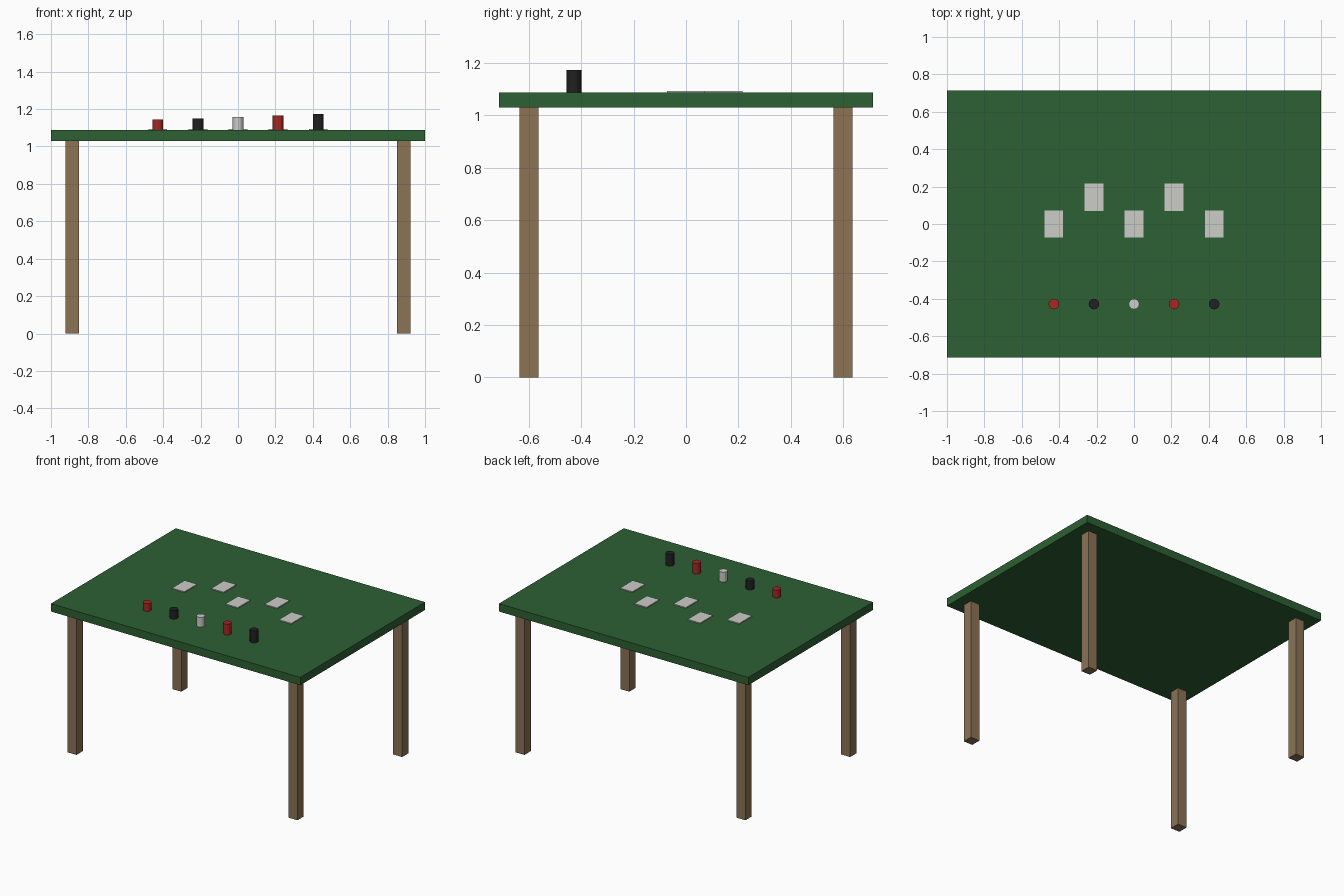
import bpy

cube = bpy.data.objects.get("Cube")
if cube:
    bpy.data.objects.remove(cube, do_unlink=True)


def material(name, rgb):
    """Flat material from 0-255 display values, converted to linear."""
    linear = [((c / 255 + 0.055) / 1.055) ** 2.4 for c in rgb]
    mat = bpy.data.materials.new(name)
    mat.use_nodes = True
    mat.diffuse_color = (*linear, 1)
    bsdf = mat.node_tree.nodes["Principled BSDF"]
    bsdf.inputs["Base Color"].default_value = (*linear, 1)
    bsdf.inputs["Roughness"].default_value = 0.8
    return mat


FELT = material("green_felt", (45, 96, 52))
WOOD = material("brown_wood", (139, 115, 85))
WHITE = material("off_white", (204, 204, 200))
RED = material("red", (165, 40, 35))
BLACK = material("black", (33, 33, 35))


def finish(name, mat):
    obj = bpy.context.object
    obj.name = obj.data.name = name
    obj.data.materials.append(mat)
    return obj


def box(name, centre, size, mat):
    bpy.ops.mesh.primitive_cube_add(size=1, location=centre)
    obj = finish(name, mat)
    obj.scale = size
    bpy.ops.object.transform_apply(location=False, rotation=False, scale=True)


def cylinder(name, x, y, bottom, height, radius, mat):
    bpy.ops.mesh.primitive_cylinder_add(
        vertices=12, radius=radius, depth=height,
        location=(x, y, bottom + height / 2))
    finish(name, mat)


LEG_HEIGHT = 1.03
TOP = 1.087
STEP = 0.2143

# Table top and legs
box("table_top", (0, 0, (LEG_HEIGHT + TOP) / 2), (2, 1.43, TOP - LEG_HEIGHT), FELT)
for side, x in (("left", 0.886), ("right", -0.886)):
    for end, y in (("front", -0.6), ("back", 0.6)):
        box(f"{end}_{side}_leg", (x, y, LEG_HEIGHT / 2),
            (0.072, 0.072, LEG_HEIGHT), WOOD)

# Cards in a zigzag and chip stacks growing toward the left
for i, mat in enumerate((RED, BLACK, WHITE, RED, BLACK)):
    x = (i - 2) * STEP
    box(f"card_{i + 1}", (x, 0.143 * (i % 2), TOP + 0.0035),
        (0.1, 0.145, 0.007), WHITE)
    cylinder(f"chip_stack_{i + 1}", x, -0.428, TOP, 0.056 + 0.0075 * i, 0.0286, mat)
